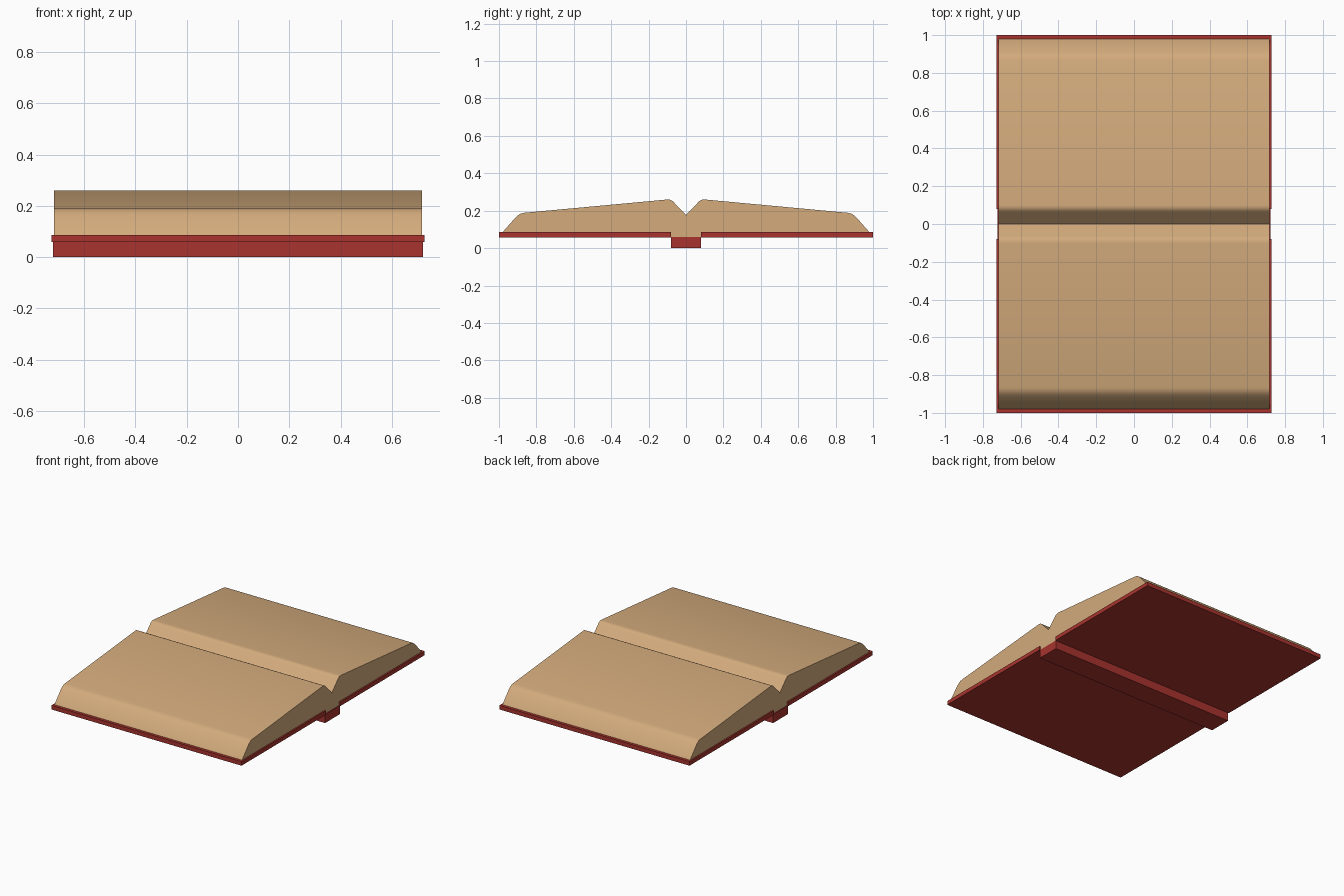
import bpy, bmesh, math

if "Cube" in bpy.data.objects:
    bpy.data.objects.remove(bpy.data.objects["Cube"])


def material(name, rgb):
    m = bpy.data.materials.new(name)
    lin = [(c / 255 / 12.92) if c / 255 <= 0.04045 else ((c / 255 + 0.055) / 1.055) ** 2.4 for c in rgb]
    m.diffuse_color = (*lin, 1)
    m.use_nodes = True
    m.node_tree.nodes["Principled BSDF"].inputs["Base Color"].default_value = m.diffuse_color
    return m


def extrude_profile(name, profile, half_width, mat):
    """Extrude a (y, z) outline along x, centred on x = 0."""
    bm = bmesh.new()
    face = bm.faces.new([bm.verts.new((-half_width, y, z)) for y, z in profile])
    out = bmesh.ops.extrude_face_region(bm, geom=[face])["geom"]
    verts = [v for v in out if isinstance(v, bmesh.types.BMVert)]
    bmesh.ops.translate(bm, verts=verts, vec=(2 * half_width, 0, 0))
    bmesh.ops.recalc_face_normals(bm, faces=bm.faces)
    mesh = bpy.data.meshes.new(name)
    bm.to_mesh(mesh)
    bm.free()
    mesh.materials.append(mat)
    obj = bpy.data.objects.new(name, mesh)
    bpy.context.collection.objects.link(obj)
    return obj


def box_outline(y0, y1, z0, z1):
    return [(y0, z0), (y1, z0), (y1, z1), (y0, z1)]


red = material("red cover", (168, 52, 46))
tan = material("tan paper", (211, 171, 124))

# Spine and the two cover boards
extrude_profile("spine", box_outline(-0.08, 0.08, 0, 0.06), 0.722, red)
for side, name in ((-1, "front_cover"), (1, "back_cover")):
    extrude_profile(name, box_outline(side * 0.08, side * 1.0, 0.058, 0.086), 0.727, red)

# Page block: half outline from the gutter to the outer edge, then mirrored
half = [(0.065, 0.245), (0.073, 0.253), (0.085, 0.259), (0.1, 0.26),
        (0.865, 0.189), (0.885, 0.184), (0.9, 0.174), (0.912, 0.163),
        (0.98, 0.086), (0.99, 0.06)]
outline = [(0, 0.177)] + half + [(-y, z) for y, z in reversed(half)]
pages = extrude_profile("pages", outline, 0.717, tan)

# Smooth the rounded page edges, keep the gutter and ends sharp
bpy.context.view_layer.objects.active = pages
pages.select_set(True)
bpy.ops.object.shade_smooth_by_angle(angle=math.radians(35))
